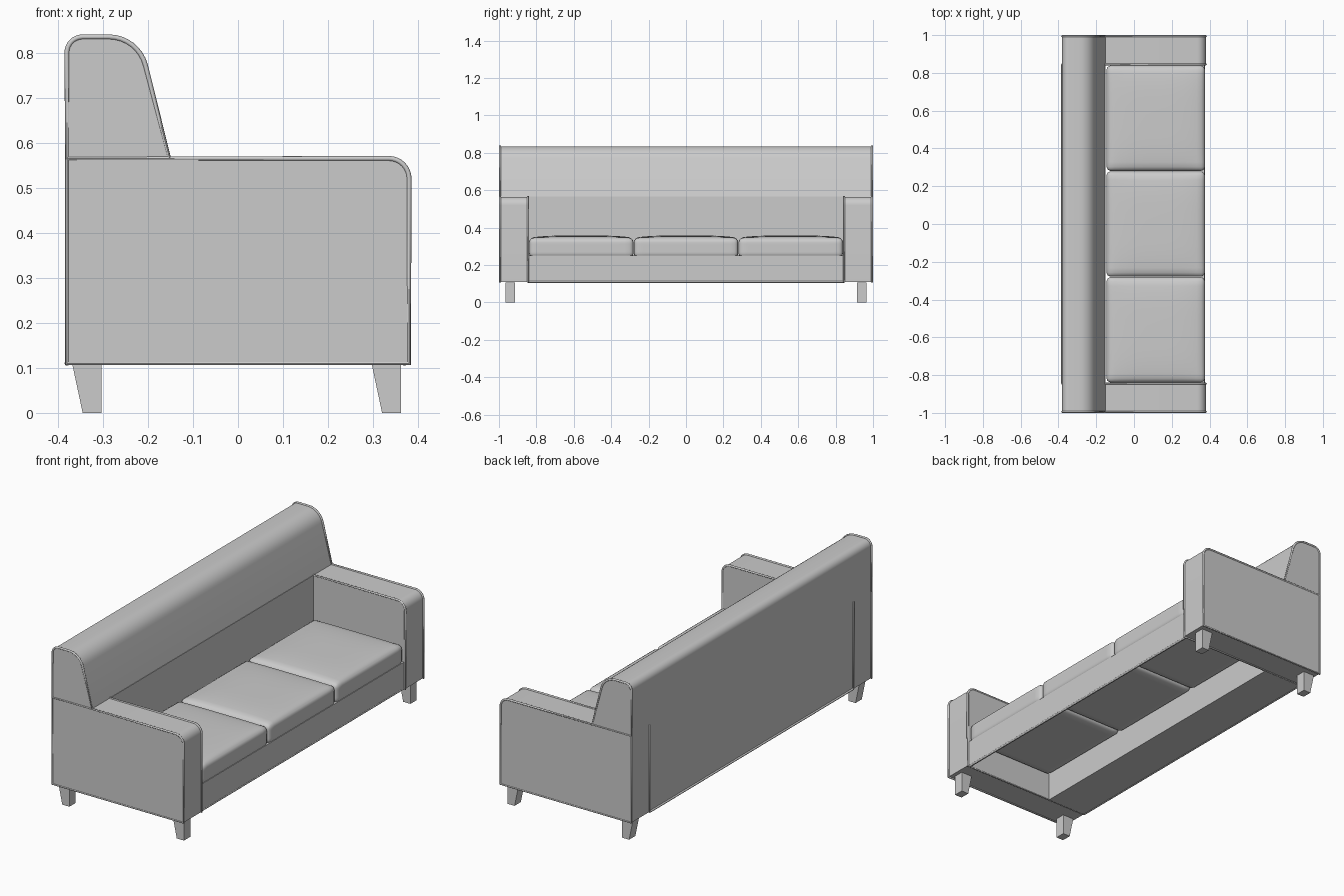
import bpy, bmesh, math
from mathutils import Vector

if "Cube" in bpy.data.objects:
    bpy.data.objects.remove(bpy.data.objects["Cube"])


def finish(name, bm, angle=35):
    bmesh.ops.recalc_face_normals(bm, faces=bm.faces)
    me = bpy.data.meshes.new(name)
    bm.to_mesh(me)
    bm.free()
    ob = bpy.data.objects.new(name, me)
    bpy.context.collection.objects.link(ob)
    smooth(ob, angle)
    return ob


def smooth(ob, angle=35):
    bpy.ops.object.select_all(action='DESELECT')
    ob.select_set(True)
    bpy.context.view_layer.objects.active = ob
    bpy.ops.object.shade_smooth_by_angle(angle=math.radians(angle))


def fillet(corners, n=8):
    """(x, z, setback) corners to a rounded outline."""
    out = []
    for i, (x, z, r) in enumerate(corners):
        p = Vector((x, z))
        if r == 0:
            out.append(p)
            continue
        a = Vector(corners[i - 1][:2]) - p
        b = Vector(corners[(i + 1) % len(corners)][:2]) - p
        a.normalize()
        b.normalize()
        half = a.angle(b) / 2
        rad = r * math.tan(half)
        c = p + (a + b).normalized() * (r / math.cos(half))
        va, vb = p + a * r - c, p + b * r - c
        total = va.angle(vb)
        for k in range(n + 1):
            t = k / n
            v = (va * math.sin((1 - t) * total) + vb * math.sin(t * total)) / math.sin(total)
            out.append(c + v.normalized() * rad)
    return out


def prism(name, outline, y0, y1):
    bm = bmesh.new()
    f = bm.faces.new([bm.verts.new((p.x, y0, p.y)) for p in outline])
    ext = bmesh.ops.extrude_face_region(bm, geom=[f])['geom']
    verts = [g for g in ext if isinstance(g, bmesh.types.BMVert)]
    bmesh.ops.translate(bm, verts=verts, vec=(0, y1 - y0, 0))
    return finish(name, bm)


def box(name, x0, x1, y0, y1, z0, z1):
    pts = [Vector(p) for p in ((x0, z0), (x1, z0), (x1, z1), (x0, z1))]
    return prism(name, pts, y0, y1)


def piping(name, points, cyclic=True, r=0.0055):
    cu = bpy.data.curves.new(name, 'CURVE')
    cu.dimensions = '3D'
    cu.bevel_depth = r
    cu.bevel_resolution = 2
    cu.use_fill_caps = True
    sp = cu.splines.new('POLY')
    sp.points.add(len(points) - 1)
    for q, p in zip(sp.points, points):
        q.co = (*p, 1)
    sp.use_cyclic_u = cyclic
    ob = bpy.data.objects.new(name, cu)
    bpy.context.collection.objects.link(ob)
    bpy.ops.object.select_all(action='DESELECT')
    ob.select_set(True)
    bpy.context.view_layer.objects.active = ob
    bpy.ops.object.convert(target='MESH')
    smooth(bpy.context.object, 50)


def cushion(name, yc):
    """Rounded box with a softly domed top."""
    half, r = Vector((0.261, 0.279, 0.0525)), 0.025
    bm = bmesh.new()
    bmesh.ops.create_cube(bm, size=2)
    bmesh.ops.subdivide_edges(bm, edges=bm.edges[:], cuts=15, use_grid_fill=True)
    for v in bm.verts:
        u = Vector([math.sin(c * math.pi / 2) for c in v.co])
        p = Vector([u[i] * half[i] for i in range(3)])
        core = Vector([max(-half[i] + r, min(half[i] - r, p[i])) for i in range(3)])
        p = core + (p - core).normalized() * r
        if p.z > 0:
            p.z += 0.013 * (1 - u.x ** 4) * (1 - u.y ** 4) * p.z / half.z
        v.co = p + Vector((0.115, yc, 0.2925))
    finish(name, bm, 60)


# Arm and backrest outlines in x, z
arm = fillet([(-0.38, 0.11, 0), (0.38, 0.11, 0), (0.38, 0.565, 0.045), (-0.38, 0.565, 0)])
back = fillet([(-0.38, 0.565, 0), (-0.152, 0.565, 0), (-0.222, 0.835, 0.065), (-0.38, 0.835, 0.035)])

# Arms, piping and legs on both sides
for s, side in ((-1, "left"), (1, "right")):
    prism(side + "_arm", arm, s * 0.842, s * 0.996)
    for y, where in ((0.845, "inner"), (0.9945, "outer")):
        piping(f"{side}_arm_{where}_piping", [(p.x, s * y, p.y) for p in arm])
    piping(side + "_back_piping", [(p.x, s * 0.9945, p.y) for p in back])
    for dx, end in ((0, "back"), (0.665, "front")):
        leg = [Vector((x + dx, z)) for x, z in
               ((-0.345, 0), (-0.303, 0), (-0.303, 0.108), (-0.368, 0.108))]
        prism(f"{side}_{end}_leg", leg, s * 0.913, s * 0.965)

# Backrest above and between the arms
prism("backrest", back, -0.996, 0.996)
box("lower_back", -0.38, -0.15, -0.842, 0.842, 0.107, 0.566)

# Front rail, open underneath
box("front_rail", 0.362, 0.374, -0.842, 0.842, 0.108, 0.25)
for x, where in ((0.37, "front"), (-0.38, "back")):
    piping(where + "_bottom_piping", [(x, -0.845, 0.11), (x, 0.845, 0.11)], False)

# Three seat cushions
for i in range(3):
    cushion(f"seat_cushion_{i + 1}", (i - 1) * 0.56)
